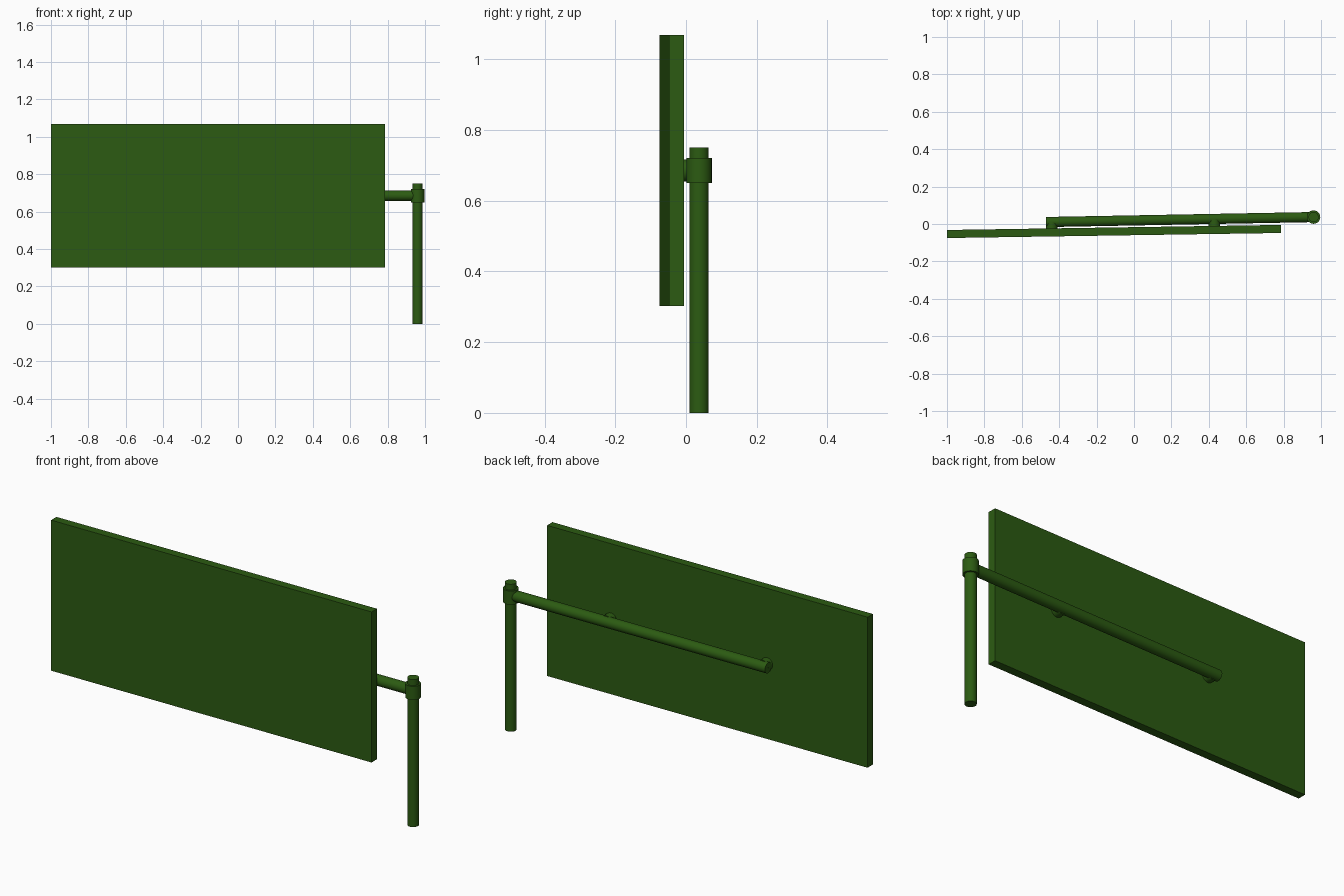
import bpy, math
from mathutils import Vector

if "Cube" in bpy.data.objects:
    bpy.data.objects.remove(bpy.data.objects["Cube"])

green = bpy.data.materials.new("dark_green")
green.diffuse_color = (0.025, 0.105, 0.006, 1)
green.use_nodes = True
green.node_tree.nodes["Principled BSDF"].inputs["Base Color"].default_value = green.diffuse_color


def finish(name, smooth):
    ob = bpy.context.object
    ob.name = name
    ob.data.materials.append(green)
    if smooth:
        bpy.ops.object.shade_smooth_by_angle(angle=math.radians(40))
    return ob


def rod(name, a, b, r, sides=24):
    a, b = Vector(a), Vector(b)
    d = b - a
    bpy.ops.mesh.primitive_cylinder_add(
        vertices=sides, radius=r, depth=d.length, location=(a + b) / 2,
        rotation=d.to_track_quat('Z', 'Y').to_euler())
    return finish(name, True)


# Flat sign board, turned very slightly about the vertical
tilt = math.atan2(0.027, 1.785)
bpy.ops.mesh.primitive_cube_add(size=1, location=(-0.107, -0.04, 0.685),
                                rotation=(0, 0, tilt))
bpy.context.object.scale = (1.785, 0.043, 0.766)
finish("board", False)

# Upright post with the collar that carries the arm
px, py, arm_z = 0.96, 0.037, 0.685
rod("post", (px, py, 0), (px, py, 0.75), 0.027)
rod("collar", (px, py, 0.65), (px, py, 0.72), 0.036)

# Horizontal arm behind the board
slope = 0.0185
def arm_y(x):
    return py + (x - px) * slope

rod("arm", (px, py, arm_z), (-0.47, arm_y(-0.47), arm_z), 0.027)

# Stubs joining the arm to the board
for i, x in enumerate((-0.44, 0.43)):
    board_y = -0.04 + (x + 0.107) * math.tan(tilt)
    rod(f"board_mount_{i + 1}", (x, board_y, arm_z),
        (x, arm_y(x), arm_z), 0.031)
